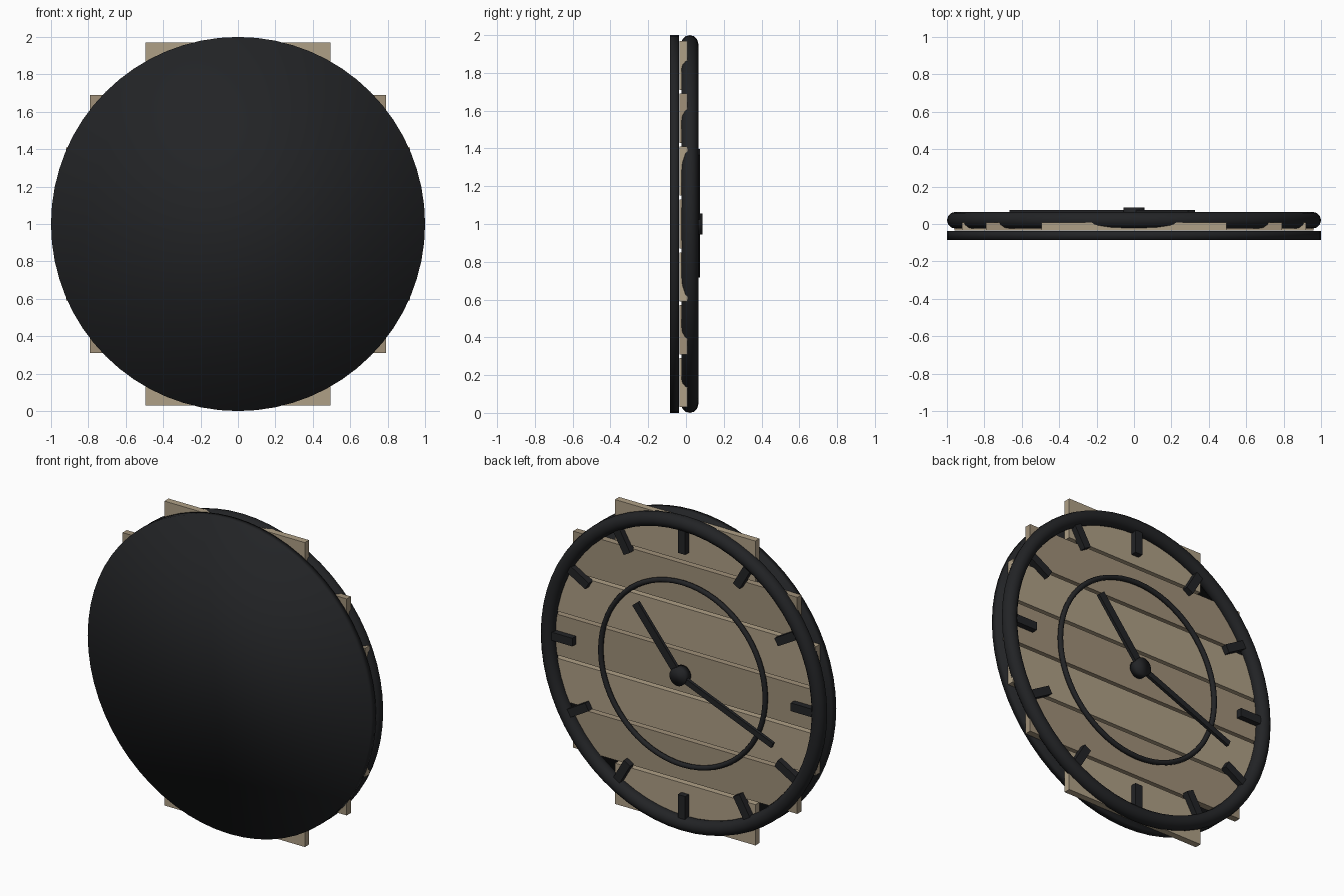
import bpy, math
from mathutils import Matrix, Vector

if "Cube" in bpy.data.objects:
    bpy.data.objects.remove(bpy.data.objects["Cube"])

CZ = 1.0  # height of the clock centre


def mat(name, col):
    m = bpy.data.materials.new(name)
    m.diffuse_color = (*col, 1)
    m.use_nodes = True
    m.node_tree.nodes["Principled BSDF"].inputs["Base Color"].default_value = m.diffuse_color
    return m


DARK = mat("dark_metal", (0.016, 0.017, 0.019))
WOOD_A = mat("light_wood", (0.43, 0.35, 0.24))
WOOD_B = mat("dark_wood", (0.35, 0.28, 0.19))


def finish(name, m):
    o = bpy.context.object
    o.name = name
    o.data.materials.append(m)
    return o


def box(name, m, x0, x1, y0, y1, z0, z1, angle=0.0):
    """Box relative to the clock centre, turned by angle in the dial plane."""
    bpy.ops.mesh.primitive_cube_add(size=1)
    o = finish(name, m)
    size = Matrix.Diagonal((x1 - x0, y1 - y0, z1 - z0, 1))
    mid = Matrix.Translation(Vector((x0 + x1, y0 + y1, z0 + z1)) / 2)
    o.data.transform(Matrix.Rotation(angle, 4, 'Y') @ mid @ size)
    o.location = (0, 0, CZ)
    return o


def disc(name, r, y0, y1, sides):
    bpy.ops.mesh.primitive_cylinder_add(vertices=sides, radius=r, depth=y1 - y0,
        location=(0, (y0 + y1) / 2, CZ), rotation=(math.pi / 2, 0, 0))
    bpy.ops.object.shade_smooth()
    return finish(name, DARK)


def ring(name, major, minor, y, sides):
    bpy.ops.mesh.primitive_torus_add(major_radius=major, minor_radius=minor,
        major_segments=64, minor_segments=sides,
        location=(0, y, CZ), rotation=(math.pi / 2, 0, 0))
    bpy.ops.object.shade_smooth()
    return finish(name, DARK)


# Backing disc and rings
disc("backing_disc", 1.0, -0.085, -0.037, 64)
ring("outer_ring", 0.955, 0.045, 0.02, 12)
ring("inner_ring", 0.58, 0.016, 0.03, 8)

# Seven wooden planks
for k, half in zip(range(-3, 4), (0.495, 0.79, 0.92, 0.96, 0.92, 0.79, 0.495)):
    z = 0.28 * k
    box(f"plank_{k + 4}", WOOD_A if k % 2 else WOOD_B,
        -half, half, -0.034, 0.008, z - 0.13, z + 0.13)

# Hour marks
for i in range(12):
    box(f"hour_mark_{i + 1}", DARK, -0.026, 0.026, 0.0, 0.045, 0.77, 0.94,
        math.radians(30 * i))

# Hands and hub
box("hour_hand", DARK, -0.025, 0.025, 0.055, 0.075, 0, 0.49, math.atan2(0.31, 0.385))
box("minute_hand", DARK, -0.018, 0.018, 0.055, 0.075, 0, 0.71, math.atan2(-0.66, -0.266))
disc("hub", 0.056, 0.03, 0.087, 32)
